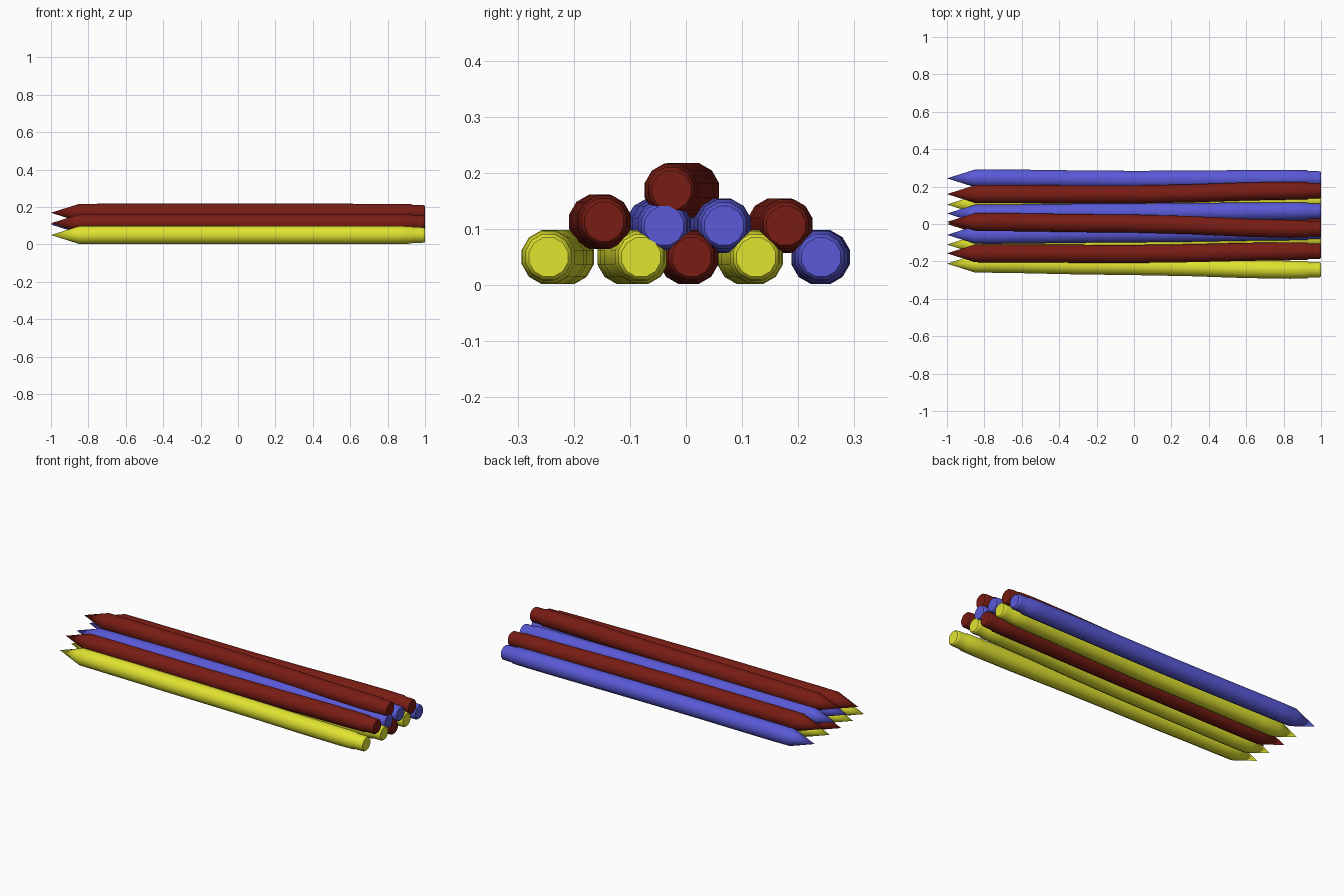
import bpy, bmesh
from math import sin, cos, pi, radians

if "Cube" in bpy.data.objects:
    bpy.data.objects.remove(bpy.data.objects["Cube"])

SIDES = 12
# (x, radius) along one pencil: pointed tip, body, sleeve, stepped rounded end
PROFILE = [(-0.85, 0.049), (-0.75, 0.05), (-0.6, 0.05), (-0.3, 0.05), (0.0, 0.05),
           (0.3, 0.05), (0.6, 0.05), (0.835, 0.0495), (0.925, 0.048), (0.935, 0.0435),
           (0.985, 0.043), (0.995, 0.041), (1.0, 0.036)]


def material(name, rgb):
    m = bpy.data.materials.new(name)
    m.diffuse_color = (*rgb, 1)
    m.use_nodes = True
    m.node_tree.nodes["Principled BSDF"].inputs["Base Color"].default_value = m.diffuse_color
    return m


MATS = {"red": material("red", (0.19, 0.012, 0.007)),
        "blue": material("blue", (0.1, 0.1, 0.68)),
        "yellow": material("yellow", (0.75, 0.77, 0.03))}


def path_y(x, ys):
    # smooth sideways bend through tip, middle and blunt end
    a, b, c = ys
    t = min(abs(x) / 0.85, 1)
    t = t * t * (3 - 2 * t)
    return b + ((a if x < 0 else c) - b) * t


def pencil(name, colour, z, ys):
    bm = bmesh.new()
    tip = bm.verts.new((-1, ys[0], z))
    rings = []
    for x, r in PROFILE:
        y = path_y(x, ys)
        rings.append([bm.verts.new((x, y + r * cos(2 * pi * (i + 0.5) / SIDES),
                                    z + r * sin(2 * pi * (i + 0.5) / SIDES)))
                      for i in range(SIDES)])
    for i in range(SIDES):
        j = (i + 1) % SIDES
        bm.faces.new((tip, rings[0][j], rings[0][i]))
        for a, b in zip(rings, rings[1:]):
            bm.faces.new((a[i], a[j], b[j], b[i]))
    bm.faces.new(rings[-1])
    bmesh.ops.recalc_face_normals(bm, faces=bm.faces)
    me = bpy.data.meshes.new(name)
    bm.to_mesh(me)
    bm.free()
    me.materials.append(MATS[colour])
    ob = bpy.data.objects.new(name, me)
    bpy.context.collection.objects.link(ob)
    bpy.context.view_layer.objects.active = ob
    ob.select_set(True)
    bpy.ops.object.shade_smooth_by_angle(angle=radians(35))
    ob.select_set(False)


# colour, height, y at tip / middle / blunt end
STACK = [
    # bottom row
    ("yellow", 0.05, (-0.212, -0.225, -0.245)),
    ("yellow", 0.05, (-0.11, -0.105, -0.08)),
    ("red", 0.05, (0.0, 0.0, 0.01)),
    ("yellow", 0.05, (0.104, 0.105, 0.125)),
    ("blue", 0.05, (0.244, 0.236, 0.241)),
    # middle row
    ("red", 0.113, (-0.157, -0.16, -0.146)),
    ("blue", 0.106, (-0.058, -0.05, -0.039)),
    ("blue", 0.106, (0.056, 0.062, 0.068)),
    ("red", 0.106, (0.16, 0.158, 0.178)),
    # top
    ("red", 0.169, (0.011, 0.002, -0.026)),
]
for n, (colour, z, ys) in enumerate(STACK, 1):
    pencil(f"{colour}_pencil_{n}", colour, z, ys)
